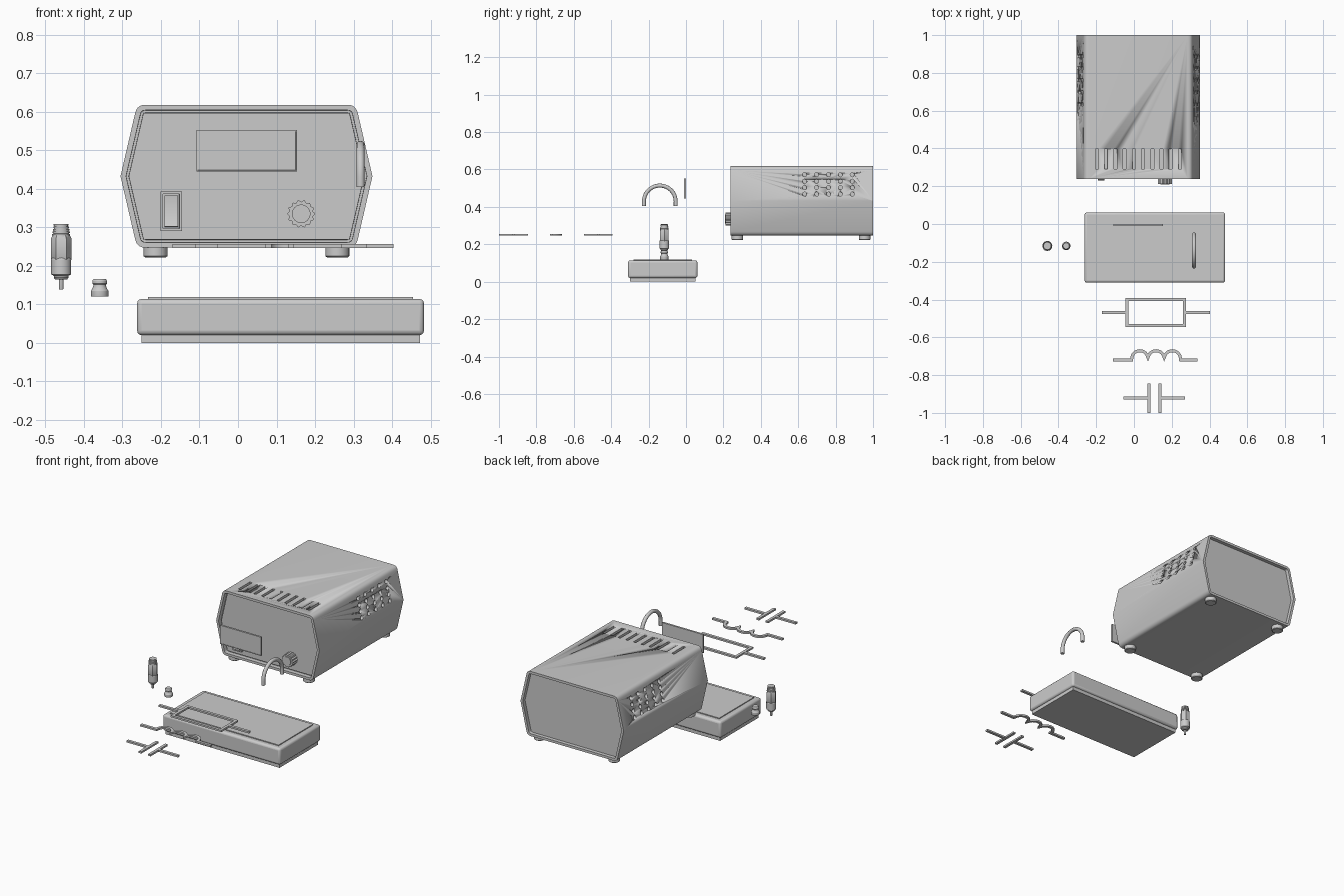
import bpy, bmesh
from math import sin, cos, pi, radians
from mathutils import Vector

if "Cube" in bpy.data.objects:
    bpy.data.objects.remove(bpy.data.objects["Cube"])


def finish(name, bm, angle=30):
    bmesh.ops.recalc_face_normals(bm, faces=bm.faces)
    me = bpy.data.meshes.new(name)
    bm.to_mesh(me)
    bm.free()
    ob = bpy.data.objects.new(name, me)
    bpy.context.collection.objects.link(ob)
    bpy.ops.object.select_all(action='DESELECT')
    ob.select_set(True)
    bpy.context.view_layer.objects.active = ob
    bpy.ops.object.shade_smooth_by_angle(angle=radians(angle))
    return ob


def add_prism(bm, pts, axis, a, b):
    """Extrude a 2D outline between a and b along an axis."""
    put = {'X': lambda p, t: (t, p[0], p[1]),
           'Y': lambda p, t: (p[0], t, p[1]),
           'Z': lambda p, t: (p[0], p[1], t)}[axis]
    lo = [bm.verts.new(put(p, a)) for p in pts]
    hi = [bm.verts.new(put(p, b)) for p in pts]
    n = len(pts)
    ends = [bm.faces.new(lo), bm.faces.new(hi)]
    for i in range(n):
        bm.faces.new((lo[i], lo[(i + 1) % n], hi[(i + 1) % n], hi[i]))
    return ends


def rect(x0, x1, y0, y1):
    return [(x0, y0), (x1, y0), (x1, y1), (x0, y1)]


def circle(cx, cy, r, n=16):
    return [(cx + r * cos(2 * pi * i / n), cy + r * sin(2 * pi * i / n)) for i in range(n)]


def prism(name, pts, axis, a, b):
    bm = bmesh.new()
    add_prism(bm, pts, axis, a, b)
    return finish(name, bm)


def bevelled(ob, width, segments=3, angle=40):
    m = ob.modifiers.new("Bevel", 'BEVEL')
    m.width, m.segments, m.limit_method, m.angle_limit = width, segments, 'ANGLE', radians(angle)
    return ob


def lathe(name, profile, cx, cy, n=32, phase=0):
    bm = bmesh.new()
    rings = [[bm.verts.new((cx + r * cos(2 * pi * i / n + phase), cy + r * sin(2 * pi * i / n + phase), z))
              for i in range(n)] for r, z in profile]
    for p, q in zip(rings, rings[1:]):
        for i in range(n):
            bm.faces.new((p[i], p[(i + 1) % n], q[(i + 1) % n], q[i]))
    bm.faces.new(rings[0])
    bm.faces.new(rings[-1])
    return finish(name, bm)


def strip(name, paths, width=0.016, z0=0.246, z1=0.256, closed=False):
    """Flat bars of constant width following 2D paths."""
    bm = bmesh.new()
    for path in paths:
        P = [Vector(p) for p in path]
        n = len(P)
        rows = []
        for i, p in enumerate(P):
            prev = P[i - 1] if closed or i else None
            nxt = P[(i + 1) % n] if closed or i < n - 1 else None
            d0 = (p - prev).normalized() if prev else (nxt - p).normalized()
            d1 = (nxt - p).normalized() if nxt else d0
            n0, n1 = Vector((-d0.y, d0.x)), Vector((-d1.y, d1.x))
            m = (n0 + n1).normalized() if (n0 + n1).length > 0.1 else n0
            off = m * (width / 2 / max(m.dot(n0), 0.6))
            a, b = p + off, p - off
            rows.append([bm.verts.new((q.x, q.y, z)) for q, z in ((a, z0), (b, z0), (b, z1), (a, z1))])
        for i in range(n if closed else n - 1):
            r, s = rows[i], rows[(i + 1) % n]
            for k in range(4):
                bm.faces.new((r[k], r[(k + 1) % 4], s[(k + 1) % 4], s[k]))
        if not closed:
            bm.faces.new(rows[0])
            bm.faces.new(rows[-1])
    return finish(name, bm)


# Instrument case: six-sided shell, four rounded corners, recessed ends
CX, CZ, HW, TIP, HH = 0.022, 0.4325, 0.284, 0.327, 0.1855


def rounded_hex(r=0.022, n=5):
    base = [(HW, -HH), (TIP, 0), (HW, HH), (-HW, HH), (-TIP, 0), (-HW, -HH)]
    out = []
    for i, p in enumerate(base):
        p = Vector(p)
        if abs(p.y) < 0.01:
            out.append(p)
            continue
        a = p + (Vector(base[i - 1]) - p).normalized() * r
        b = p + (Vector(base[(i + 1) % 6]) - p).normalized() * r
        for k in range(n + 1):
            t = k / n
            out.append(a * (1 - t) ** 2 + p * 2 * t * (1 - t) + b * t * t)
    return [(CX + p.x, CZ + p.y) for p in out]


bm = bmesh.new()
front, back = add_prism(bm, rounded_hex(), 'Y', 0.238, 1.0)
bmesh.ops.recalc_face_normals(bm, faces=bm.faces)
for face, steps in ((front, ((0.014, 0), (0.0005, -0.024), (0.006, 0), (0.0005, 0.008))),
                    (back, ((0.014, 0), (0.0005, -0.02)))):
    for thick, depth in steps:
        bmesh.ops.inset_region(bm, faces=[face], thickness=thick, depth=depth, use_even_offset=True)
case = finish("instrument_case", bm, 30)

# Vent slots on top and round vent holes on both sides
bm = bmesh.new()
for i in range(10):
    x = -0.196 + i * 0.0488
    add_prism(bm, rect(x - 0.008, x + 0.008, 0.292, 0.398), 'Z', 0.598, 0.65)
for y in (0.634, 0.698, 0.762, 0.825, 0.889):
    for z in (0.468, 0.503, 0.537, 0.572):
        half = TIP - (TIP - HW) * (z - CZ) / HH
        for s in (-1, 1):
            add_prism(bm, circle(y, z, 0.011), 'X', CX + s * (half - 0.025), CX + s * (half + 0.05))
cutter = finish("vent_cutter", bm)
cutter.hide_render = True
bpy.context.view_layer.objects.active = case
mod = case.modifiers.new("Vents", 'BOOLEAN')
mod.operation, mod.solver, mod.object = 'DIFFERENCE', 'EXACT', cutter
bpy.ops.object.modifier_apply(modifier=mod.name)
bpy.data.objects.remove(cutter)

# Case feet
for i, (x, y) in enumerate([(x, y) for x in (-0.214, 0.258) for y in (0.275, 0.955)]):
    lathe("case_foot_%d" % (i + 1), [(0.027, 0.222), (0.031, 0.225), (0.031, 0.25)], x, y, 24)

# Ribbed knob with cap
n = 112
ribs = [(0.164 + (0.0335 + 0.0025 * cos(14 * a)) * cos(a), 0.335 + (0.0335 + 0.0025 * cos(14 * a)) * sin(a))
        for a in (2 * pi * i / n for i in range(n))]
prism("control_knob", ribs, 'Y', 0.212, 0.262)
prism("knob_cap", circle(0.164, 0.335, 0.024, 32), 'Y', 0.208, 0.22)

# Power switch: bezel and tilted rocker
bm = bmesh.new()
f, _ = add_prism(bm, rect(-0.201, -0.146, 0.29, 0.393), 'Y', 0.238, 0.262)
bmesh.ops.recalc_face_normals(bm, faces=bm.faces)
for thick, depth in ((0.009, 0), (0.0005, -0.012)):
    bmesh.ops.inset_region(bm, faces=[f], thickness=thick, depth=depth)
finish("switch_bezel", bm)
prism("switch_rocker", [(0.255, 0.3), (0.23, 0.302), (0.245, 0.338), (0.242, 0.383), (0.255, 0.383)],
      'X', -0.191, -0.156)

# Display window floating ahead of the case
bm = bmesh.new()
f, _ = add_prism(bm, rect(-0.108, 0.153, 0.445, 0.552), 'Y', -0.010, 0.001)
bmesh.ops.recalc_face_normals(bm, faces=bm.faces)
for thick, depth in ((0.004, 0), (0.0005, -0.002)):
    bmesh.ops.inset_region(bm, faces=[f], thickness=thick, depth=depth)
finish("display_window", bm)

# Wire arch
cu = bpy.data.curves.new("wire_arch", 'CURVE')
cu.dimensions, cu.bevel_depth, cu.bevel_resolution, cu.use_fill_caps = '3D', 0.0105, 4, True
pts = [(-0.055, 0.405)] + [(-0.14 + 0.085 * cos(pi * i / 24), 0.429 + 0.085 * sin(pi * i / 24))
                           for i in range(25)] + [(-0.225, 0.405)]
sp = cu.splines.new('POLY')
sp.points.add(len(pts) - 1)
for p, (y, z) in zip(sp.points, pts):
    p.co = (0.318, y, z, 1)
bpy.context.collection.objects.link(bpy.data.objects.new("wire_arch", cu))

# Low box: inset base, rounded body, thin top plate
prism("box_base", rect(-0.251, 0.473, -0.299, 0.050), 'Z', 0, 0.03)
bevelled(prism("box_body", rect(-0.262, 0.483, -0.31, 0.061), 'Z', 0.02, 0.114), 0.012)
prism("box_top_plate", rect(-0.233, 0.454, -0.281, 0.032), 'Z', 0.105, 0.119)

# Plug: pin, body, hexagonal grip and ribbed strain relief
PX, PY = -0.459, -0.116
lathe("plug_pin", [(0.005, 0.138), (0.006, 0.141), (0.006, 0.18)], PX, PY, 16)
lathe("plug_body", [(0.016, 0.165), (0.019, 0.169), (0.019, 0.174), (0.026, 0.178), (0.026, 0.217),
                    (0.022, 0.223), (0.022, 0.277), (0.019, 0.284)], PX, PY)
lathe("plug_grip", [(0.024, 0.212), (0.027, 0.217), (0.027, 0.27), (0.022, 0.28)], PX, PY, 6)
ribs = []
for i in range(5):
    z, r = 0.279 + i * 0.0064, 0.0235 - i * 0.001
    ribs += [(r, z), (r, z + 0.004), (r - 0.003, z + 0.0042), (r - 0.003, z + 0.0062)]
lathe("plug_strain_relief", ribs[:-2], PX, PY)

# Small button cap
lathe("small_cap", [(0.022, 0.12), (0.0225, 0.122), (0.0225, 0.135), (0.019, 0.141), (0.0165, 0.148),
                    (0.0165, 0.151), (0.019, 0.154), (0.019, 0.161), (0.016, 0.166)], -0.359, PY)

# Resistor symbol
strip("resistor_frame", [rect(-0.037, 0.268, -0.537, -0.400)], closed=True)
strip("resistor_leads", [[(-0.17, -0.469), (-0.045, -0.469)], [(0.276, -0.469), (0.403, -0.469)]])

# Inductor symbol: three arches between two leads
path = [(-0.11, -0.72), (-0.013, -0.72)]
for c in (0.031, 0.117, 0.203):
    path += [(c - 0.043 * cos(pi * i / 16), -0.714 + 0.043 * sin(pi * i / 16)) for i in range(17)
             if not (i == 0 and c > 0.05)]
strip("inductor_coil", [path + [(0.247, -0.72), (0.335, -0.72)]])

# Capacitor symbol: plates and leads
strip("capacitor_plates", [[(x, -1.0), (x, -0.845)] for x in (0.079, 0.138)])
strip("capacitor_leads", [[(-0.055, -0.922), (0.072, -0.922)], [(0.146, -0.922), (0.27, -0.922)]])
